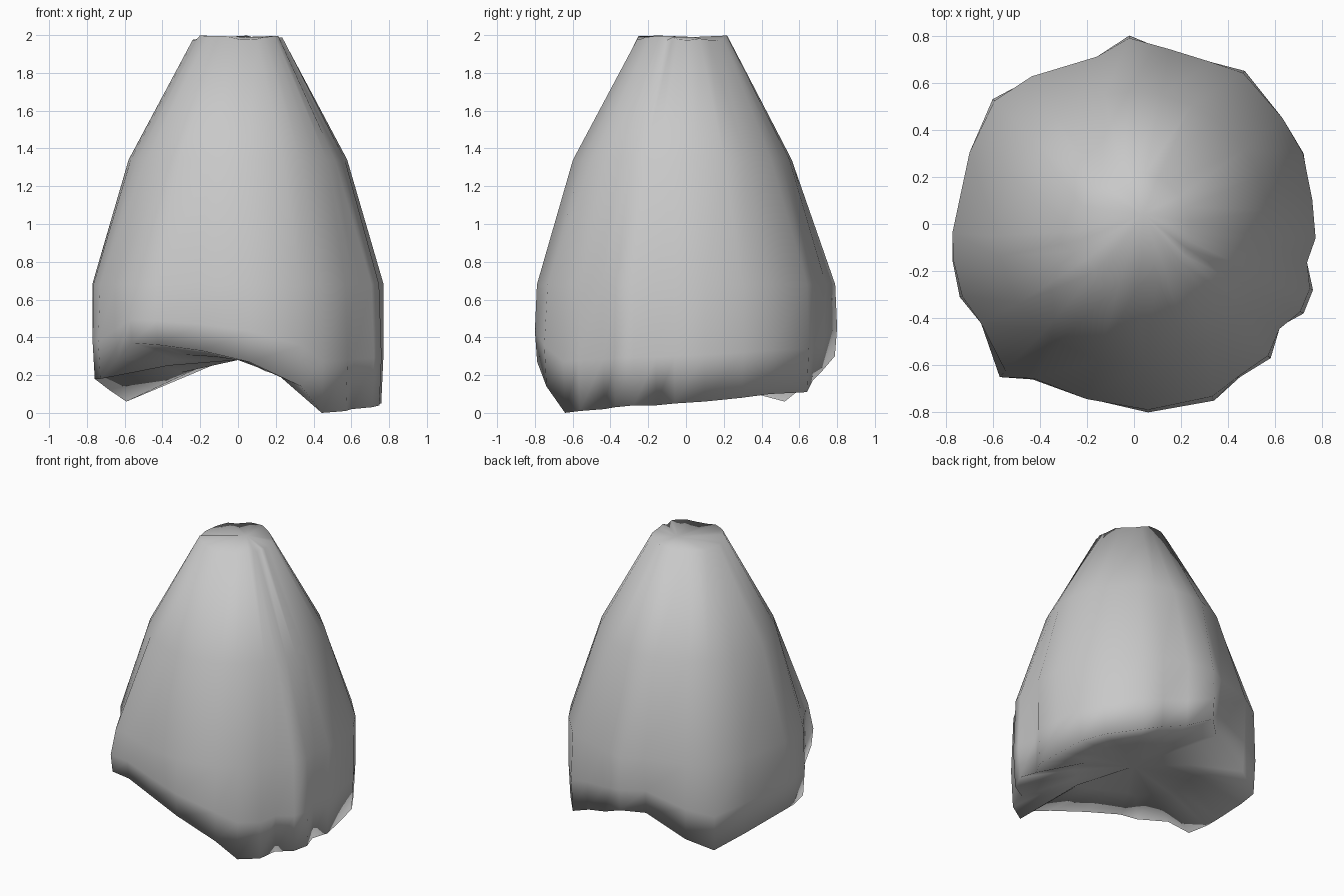
import bpy
import bmesh
import math
import random

random.seed(4)

default_cube = bpy.data.objects.get("Cube")
if default_cube:
    bpy.data.objects.remove(default_cube, do_unlink=True)

# One plain grey for the whole shell
grey = bpy.data.materials.new("plain grey")
grey.use_nodes = True
grey.diffuse_color = (0.58, 0.58, 0.58, 1)
shader = grey.node_tree.nodes["Principled BSDF"]
shader.inputs["Base Color"].default_value = grey.diffuse_color
shader.inputs["Roughness"].default_value = 0.7

# Ragged lower outline, counter-clockwise: x, y and height of the broken edge
OUTLINE = [
    (.77, -.06, .05), (.75, .1, .06), (.72, .3, .08), (.63, .45, .1),
    (.47, .65, .11), (.32, .68, .17), (.15, .73, .22), (-.02, .8, .3),
    (-.15, .68, .27), (-.43, .62, .13), (-.6, .53, .06), (-.69, .3, .12),
    (-.77, -.04, .18), (-.77, -.16, .18), (-.74, -.31, .18), (-.65, -.42, .28),
    (-.57, -.65, .37), (-.43, -.66, .36), (-.2, -.74, .33), (.06, -.8, .27),
    (.34, -.75, .14), (.45, -.65, 0), (.58, -.57, .01), (.61, -.44, .02),
    (.72, -.38, .03), (.76, -.28, .04), (.72, -.16, .04),
]


def round_point(x, y, radius, shift=0):
    """Put an outline direction on a circle that is shifted along y."""
    angle = math.atan2(y, x)
    return radius * math.cos(angle), radius * math.sin(angle) + shift


def blend(a, b, t):
    return tuple(p + (q - p) * t for p, q in zip(a, b))


HOLLOW = (0, 0, .28)


def make_rings():
    """Rings from inside the hollow underside, round the edge, up to the crown."""
    hollow, rim, low, waist, shoulder, crown = [], [], [], [], [], []
    for x, y, edge in OUTLINE:
        full = round_point(x, y, .775)
        hollow.append((x / 2, y / 2, edge + (HOLLOW[2] - edge) * .7))
        rim.append((x * .985, y * .985, edge))
        low.append((x, y, edge + (.68 - edge) * .4))
        waist.append((*blend((x, y), full, .4), .68))
        shoulder.append((*round_point(x, y, .58, -.02), 1.34))
        crown.append((*round_point(x, y, .24, -.02), random.uniform(1.97, 2)))
    return [hollow, rim, low, waist, shoulder, crown]


def close_ring(bm, ring, centre, upward):
    """Close a ring with a fan of triangles around a centre point."""
    middle = bm.verts.new(centre)
    for i, vert in enumerate(ring):
        after = ring[(i + 1) % len(ring)]
        bm.faces.new((vert, after, middle) if upward else (after, vert, middle))


# Tapered shell: underside and walls, then the crown and hollow centre
bm = bmesh.new()
rings = [[bm.verts.new(p) for p in ring] for ring in make_rings()]
for lower, upper in zip(rings, rings[1:]):
    for i in range(len(lower)):
        j = (i + 1) % len(lower)
        bm.faces.new((lower[i], lower[j], upper[j], upper[i]))
close_ring(bm, rings[-1], (.04, .04, 1.99), True)
close_ring(bm, rings[0], HOLLOW, False)

for face in bm.faces:
    face.smooth = True
mesh = bpy.data.meshes.new("tapered_shell")
bm.to_mesh(mesh)
bm.free()
mesh.materials.append(grey)
shell = bpy.data.objects.new("tapered_shell", mesh)
bpy.context.collection.objects.link(shell)
